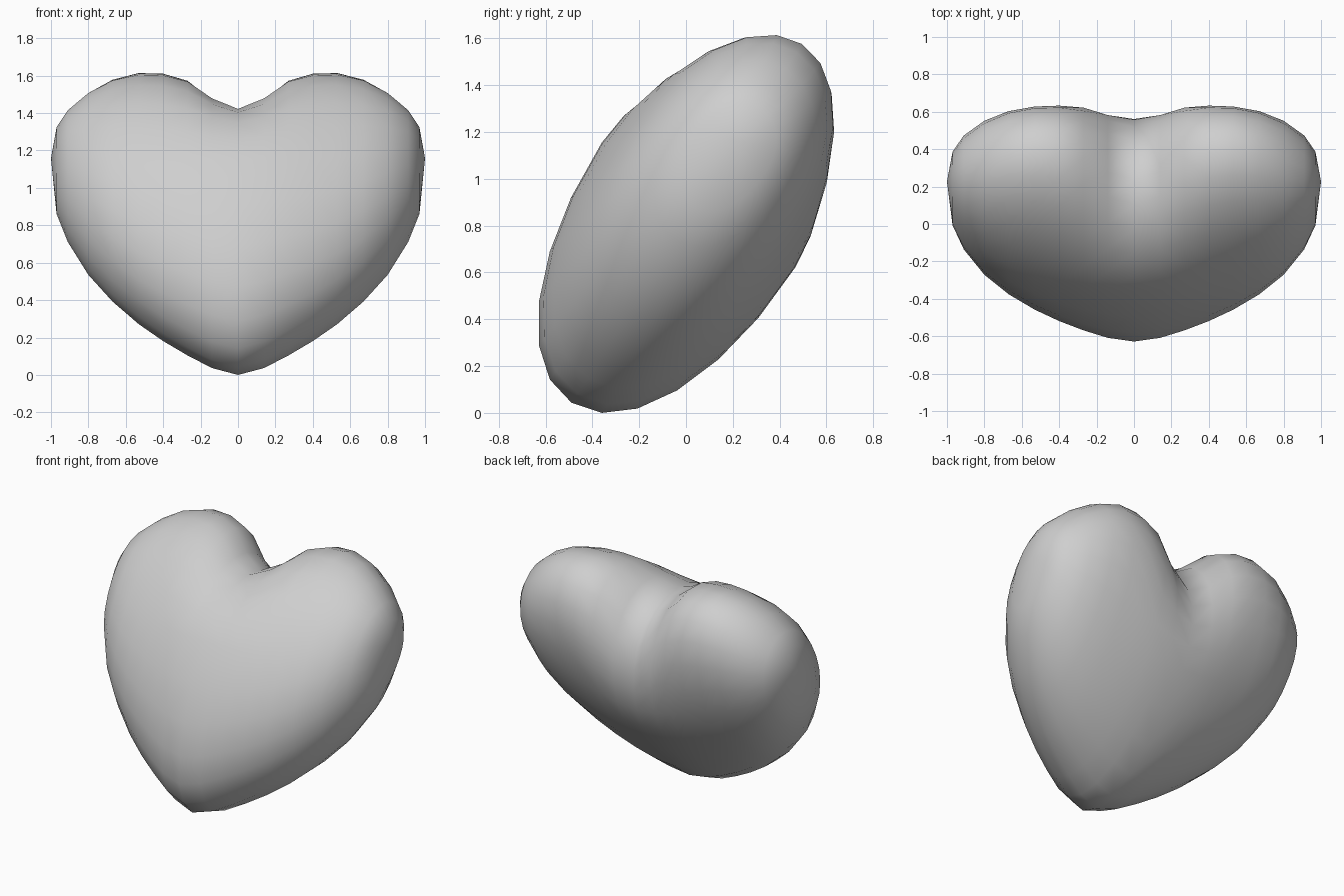
import bpy, bmesh, math
from mathutils import Vector

if "Cube" in bpy.data.objects:
    bpy.data.objects.remove(bpy.data.objects["Cube"], do_unlink=True)

# Single plain light grey material
mat = bpy.data.materials.new("light_grey")
mat.use_nodes = True
GREY = (0.62, 0.62, 0.62, 1)
mat.diffuse_color = GREY
mat.node_tree.nodes["Principled BSDF"].inputs["Base Color"].default_value = GREY

SEG = 24                       # sides of each cross-section
TILT = math.radians(32.7)      # backward lean of the heart
UP = Vector((0, math.sin(TILT), math.cos(TILT)))       # tip to lobes
FRONT = Vector((0, -math.cos(TILT), math.sin(TILT)))   # out of the front face
CENTRE = Vector((0, 0, 0.805))
LOWER_POWER = 2.05             # squareness of the lower half of a section

# Cross-sections from the middle outwards:
# x, lowest point, widest point, highest point, half thickness, upper squareness
SECTIONS = [
    (0.00, -0.905, 0.10, 0.650, 0.492, 2.00),
    (0.14, -0.860, 0.10, 0.735, 0.488, 1.95),
    (0.27, -0.780, 0.11, 0.865, 0.475, 1.92),
    (0.40, -0.690, 0.12, 0.912, 0.453, 1.96),
    (0.53, -0.585, 0.15, 0.917, 0.427, 2.00),
    (0.67, -0.445, 0.20, 0.875, 0.392, 2.05),
    (0.80, -0.280, 0.26, 0.790, 0.340, 2.10),
    (0.91, -0.080, 0.33, 0.685, 0.260, 2.10),
    (0.97, 0.085, 0.38, 0.590, 0.165, 2.10),
]


def place(x, u, n):
    return CENTRE + Vector((x, 0, 0)) + UP * u + FRONT * n


def ring(bm, x, low, mid, high, thick, upper_power):
    """Closed rounded section, with separate lower and upper halves."""
    verts = []
    for i in range(SEG):
        a = 2 * math.pi * i / SEG
        c, s = math.cos(a), math.sin(a)
        length, power = (high - mid, upper_power) if c > 0 else (mid - low, LOWER_POWER)
        u = mid + length * math.copysign(abs(c) ** (2 / power), c)
        n = thick * math.copysign(abs(s) ** (2 / power), s)
        verts.append(bm.verts.new(place(x, u, n)))
    return verts


# Half of the heart, lofted sideways and closed at the outer end
bm = bmesh.new()
rings = [ring(bm, *s) for s in SECTIONS]
for a, b in zip(rings, rings[1:]):
    for i in range(SEG):
        j = (i + 1) % SEG
        bm.faces.new((a[i], b[i], b[j], a[j]))
end = bm.verts.new(place(1.0, 0.42, 0))
for i in range(SEG):
    bm.faces.new((rings[-1][i], end, rings[-1][(i + 1) % SEG]))
# Make the open half face outwards
bm.normal_update()
if sum(f.normal.x * f.calc_area() for f in bm.faces) < 0:
    bmesh.ops.reverse_faces(bm, faces=bm.faces)
for f in bm.faces:
    f.smooth = True

# Rest the tip on the floor
lowest = min(v.co.z for v in bm.verts)
bmesh.ops.translate(bm, verts=bm.verts, vec=(0, 0, -lowest))

mesh = bpy.data.meshes.new("heart")
bm.to_mesh(mesh)
bm.free()
mesh.materials.append(mat)
heart = bpy.data.objects.new("heart", mesh)
bpy.context.collection.objects.link(heart)

# Other half
mirror = heart.modifiers.new("mirror", "MIRROR")
mirror.use_axis = (True, False, False)
mirror.use_clip = True
mirror.merge_threshold = 0.001
